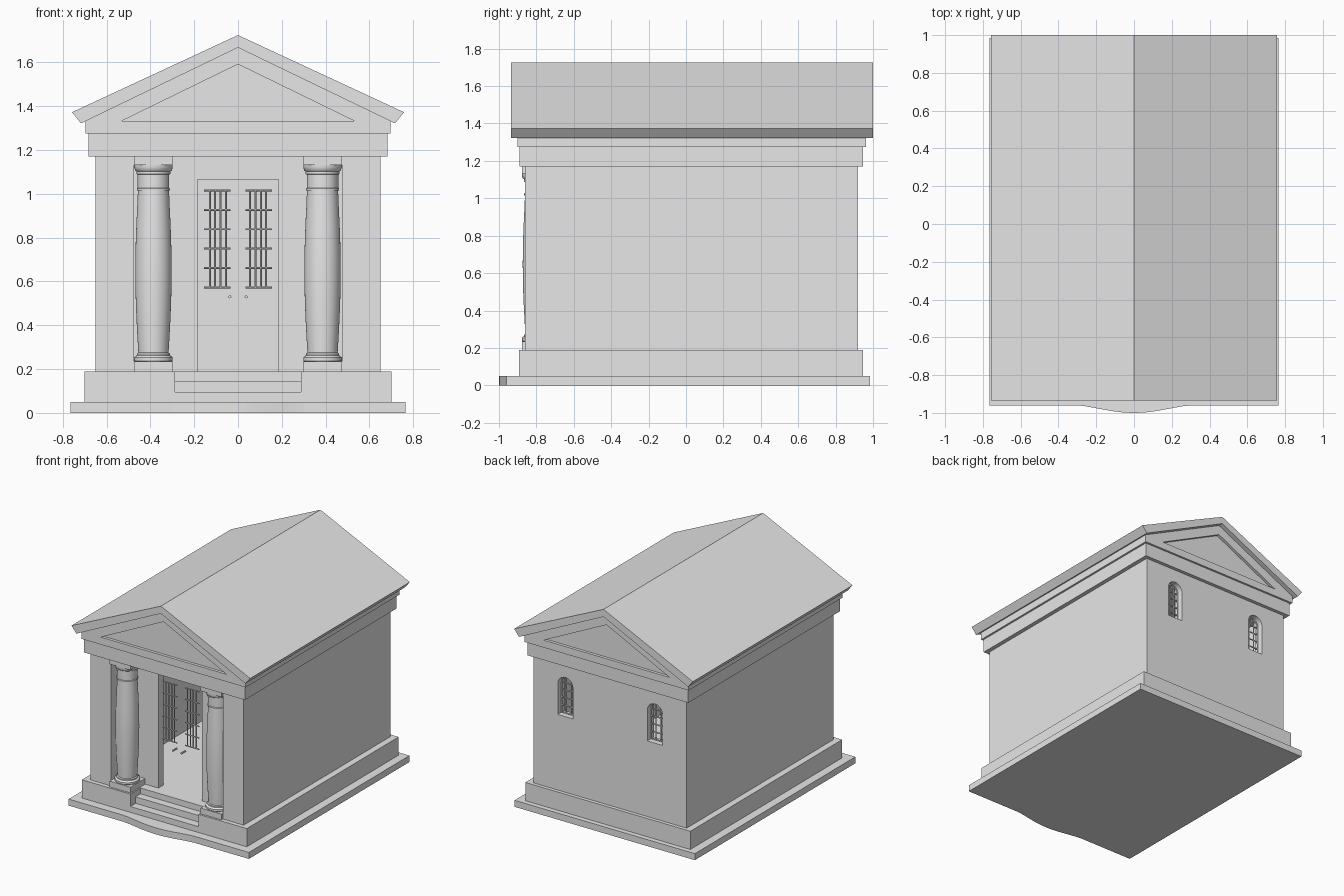
import bpy, bmesh, math
from mathutils import Vector

cube = bpy.data.objects.get("Cube")
if cube:
    bpy.data.objects.remove(cube, do_unlink=True)

stone = bpy.data.materials.new("pale_grey_stone")
stone.use_nodes = True
stone.diffuse_color = (0.8, 0.8, 0.8, 1)
stone.node_tree.nodes["Principled BSDF"].inputs["Base Color"].default_value = (0.8, 0.8, 0.8, 1)


def finish(name, bm, smooth=False):
    bmesh.ops.recalc_face_normals(bm, faces=bm.faces)
    mesh = bpy.data.meshes.new(name)
    bm.to_mesh(mesh)
    bm.free()
    mesh.materials.append(stone)
    ob = bpy.data.objects.new(name, mesh)
    bpy.context.collection.objects.link(ob)
    if smooth:
        activate(ob)
        bpy.ops.object.shade_smooth_by_angle(angle=math.radians(35))
    return ob


def activate(ob):
    bpy.ops.object.select_all(action='DESELECT')
    ob.select_set(True)
    bpy.context.view_layer.objects.active = ob


def prism(name, points, lo, hi, axis="y"):
    """Extrude an (x, z) outline along y, or an (x, y) outline along z."""
    bm = bmesh.new()
    place = (lambda a, b, t: (a, t, b)) if axis == "y" else (lambda a, b, t: (a, b, t))
    ends = [[bm.verts.new(place(a, b, t)) for a, b in points] for t in (lo, hi)]
    bm.faces.new(ends[0])
    bm.faces.new(ends[1])
    for i in range(len(points)):
        j = (i + 1) % len(points)
        bm.faces.new((ends[0][i], ends[0][j], ends[1][j], ends[1][i]))
    return finish(name, bm)


def box(name, x, y, z):
    return prism(name, [(x[0], z[0]), (x[1], z[0]), (x[1], z[1]), (x[0], z[1])], *y)


def cut(target, cutter):
    """Subtract the cutter and remove it."""
    cutter.hide_render = True
    mod = target.modifiers.new("cut", 'BOOLEAN')
    mod.operation, mod.solver, mod.object = 'DIFFERENCE', 'EXACT', cutter
    activate(target)
    bpy.ops.object.modifier_apply(modifier=mod.name)
    bpy.data.objects.remove(cutter, do_unlink=True)


def lathe(name, profile, x, y, steps=40):
    bm = bmesh.new()
    rings = [[bm.verts.new((x + r * math.cos(a), y + r * math.sin(a), z))
              for a in (math.tau * i / steps for i in range(steps))] for r, z in profile]
    bm.faces.new(rings[0])
    bm.faces.new(rings[-1])
    for low, high in zip(rings, rings[1:]):
        for i in range(steps):
            j = (i + 1) % steps
            bm.faces.new((low[i], low[j], high[j], high[i]))
    return finish(name, bm, True)


def rods(name, segments, radius):
    """Join round bars, each given by two end points."""
    bm = bmesh.new()
    for a, b in segments:
        a, b = Vector(a), Vector(b)
        made = bmesh.ops.create_cone(bm, cap_ends=True, segments=8, radius1=radius,
                                     radius2=radius, depth=(b - a).length)
        turn = (b - a).to_track_quat('Z', 'Y').to_matrix()
        for v in made["verts"]:
            v.co = turn @ v.co + (a + b) / 2
    return finish(name, bm, True)


def arch(cx, half, bottom, top):
    spring = top - half
    curve = [(cx + half * math.cos(math.pi * i / 12), spring + half * math.sin(math.pi * i / 12))
             for i in range(13)]
    return [(cx - half, bottom), (cx + half, bottom)] + curve


# Ground slab with a gently bowed front
bow = [(0.3 * t, -0.96 - 0.04 * math.cos(t * math.pi / 2) ** 1.4)
       for t in (i / 8 for i in range(-7, 8))]
prism("ground_slab", [(0.765, 0.985), (-0.765, 0.985), (-0.765, -0.96), (-0.3, -0.96)]
      + bow + [(0.3, -0.96), (0.765, -0.96)], 0, 0.05, "z")

# Podium with the entrance steps cut into it
podium = box("podium", (-0.7, 0.7), (-0.893, 0.947), (0.05, 0.19))
for depth, level in ((-0.77, 0.145), (-0.83, 0.095)):
    cut(podium, box("step_cutter", (-0.288, 0.288), (-1.1, depth), (level, 0.3)))

# Walls with a porch, a doorway, a hollow room and two arched rear windows
walls = box("walls", (-0.65, 0.65), (-0.86, 0.92), (0.19, 1.17))
cut(walls, box("porch_cutter", (-0.475, 0.475), (-1, -0.7), (0.1, 1.3)))
cut(walls, box("room_cutter", (-0.57, 0.57), (-0.64, 0.84), (0.1, 1.3)))
cut(walls, box("door_cutter", (-0.185, 0.185), (-0.75, -0.6), (0.1, 1.065)))
for side in (-1, 1):
    cut(walls, prism("window_cutter", arch(side * 0.38, 0.064, 0.77, 1.07), 0.8, 1.0))

# Entablature and gabled cornice with sunken triangles at both ends
box("entablature", (-0.682, 0.682), (-0.89, 0.947), (1.17, 1.275))
gable = prism("pediment", [(-0.697, 1.275), (0.697, 1.275), (0.697, 1.335), (0, 1.672),
                           (-0.697, 1.335)], -0.902, 0.963)
for y in ((-1, -0.88), (0.941, 1.1)):
    cut(gable, prism("triangle_cutter", [(-0.533, 1.332), (0.533, 1.332), (0, 1.592)], *y))

# Pitched roof slab
prism("roof", [(0, 1.725), (0.758, 1.373), (0.717, 1.322), (0, 1.668),
               (-0.717, 1.322), (-0.758, 1.373)], -0.935, 1.0)

# Columns: swelling shaft with moulded base and capital
shaft = [(0.071 + 0.013 * math.sin(math.pi * min(1, t * 1.02)) - 0.002 * (1 - t), 0.275 + 0.74 * t)
         for t in (i / 10 for i in range(11))]
foot = [(0.082, 0.232), (0.088, 0.238), (0.088, 0.252), (0.082, 0.26), (0.076, 0.262), (0.076, 0.27)]
head = [(0.076, 1.016), (0.076, 1.024), (0.072, 1.028), (0.072, 1.088), (0.077, 1.09),
        (0.077, 1.102), (0.084, 1.108), (0.088, 1.122), (0.088, 1.134)]
for side, label in ((-1, "right"), (1, "left")):
    x = side * 0.386
    lathe(label + "_column", foot + shaft + head, x, -0.79)
    for part, z in (("plinth", (0.19, 0.234)), ("abacus", (1.132, 1.17))):
        box(f"{label}_column_{part}", (x - 0.088, x + 0.088), (-0.878, -0.702), z)

    # Door grille and knob
    bars = [((side * (0.055 + 0.0245 * i), -0.69, 0.57), (side * (0.055 + 0.0245 * i), -0.69, 1.02))
            for i in range(4)]
    bars += [((side * 0.034, -0.69, 0.573 + 0.0885 * i), (side * 0.155, -0.69, 0.573 + 0.0885 * i))
             for i in range(6)]
    rods(label + "_door_grille", bars, 0.0045)
    rods(label + "_door_knob", [((side * 0.037, -0.74, 0.53), (side * 0.037, -0.69, 0.53))], 0.007)

    # Rear window grille following the arch
    cx, y = side * 0.38, 0.875
    rim = [(a, y, b) for a, b in arch(cx, 0.06, 0.774, 1.066)]
    bars = list(zip(rim, rim[1:-1] + rim[:1]))
    bars += [((cx + d, y, 0.77), (cx + d, y, 1.06)) for d in (-0.022, 0.022)]
    bars += [((cx - 0.062, y, z), (cx + 0.062, y, z)) for z in (0.83, 0.89, 0.95, 1.005)]
    rods(label + "_window_grille", bars, 0.005)
